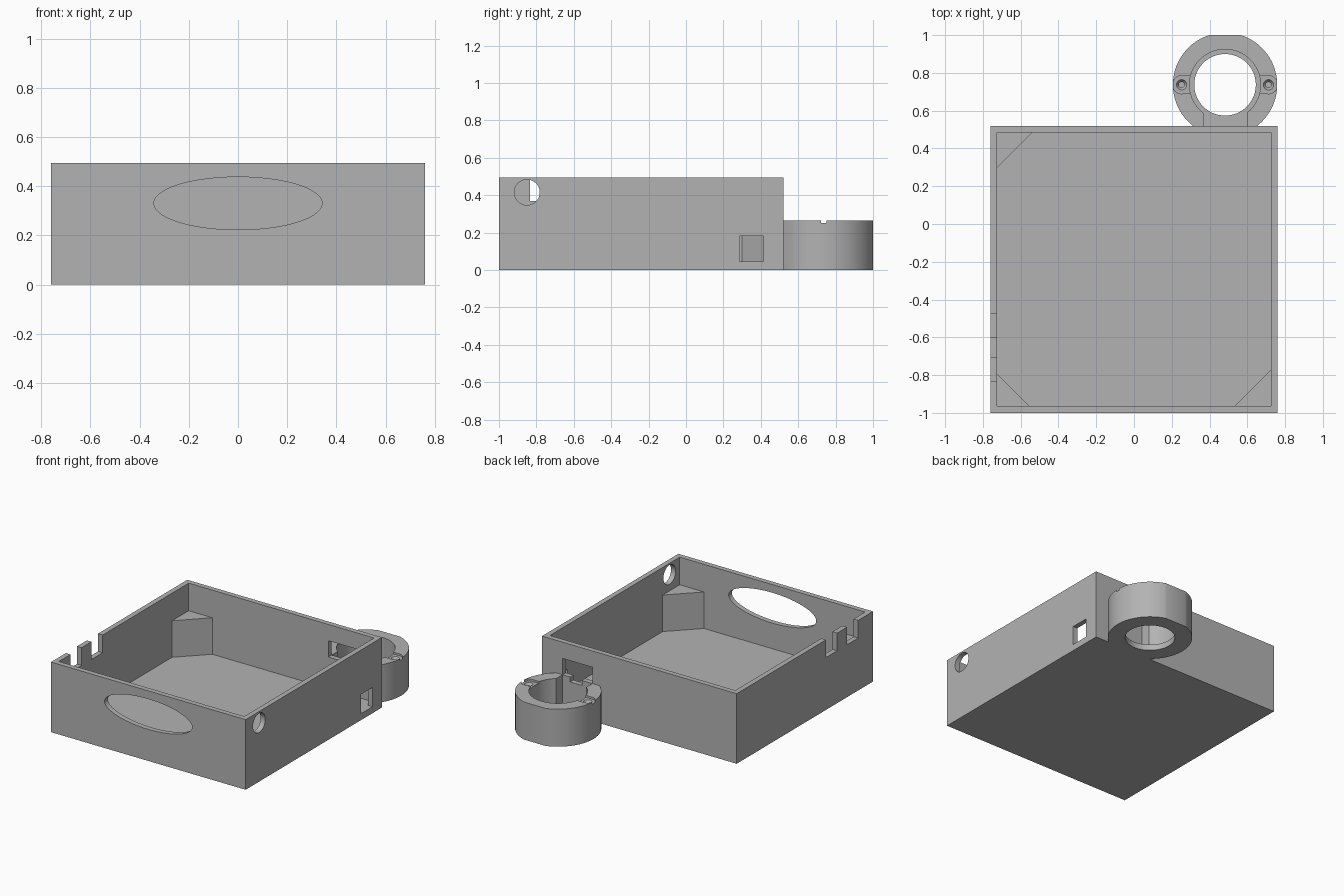
import bpy
import bmesh
from math import radians
from mathutils import Matrix, Vector

default = bpy.data.objects.get("Cube")
if default:
    bpy.data.objects.remove(default, do_unlink=True)

# One plain grey plastic
grey = bpy.data.materials.new("grey_plastic")
grey.use_nodes = True
grey.diffuse_color = (0.45, 0.45, 0.45, 1)
grey.node_tree.nodes["Principled BSDF"].inputs["Base Color"].default_value = (0.45, 0.45, 0.45, 1)


def add_object(name, bm):
    bmesh.ops.recalc_face_normals(bm, faces=bm.faces)
    mesh = bpy.data.meshes.new(name)
    bm.to_mesh(mesh)
    bm.free()
    mesh.materials.append(grey)
    obj = bpy.data.objects.new(name, mesh)
    bpy.context.collection.objects.link(obj)
    return obj


def box(name, low, high):
    """Box between two opposite corners."""
    low, high = Vector(low), Vector(high)
    bm = bmesh.new()
    bmesh.ops.create_cube(bm, size=1)
    bmesh.ops.scale(bm, vec=high - low, verts=bm.verts)
    bmesh.ops.translate(bm, vec=(low + high) / 2, verts=bm.verts)
    return add_object(name, bm)


def cylinder(name, centre, radius, depth, axis="Z", top=None, scale=(1, 1, 1), sides=64):
    """Cylinder or cone around a centre, along one axis."""
    turn = {"X": Matrix.Rotation(radians(90), 4, "Y"),
            "Y": Matrix.Rotation(radians(90), 4, "X"),
            "Z": Matrix.Identity(4)}[axis]
    bm = bmesh.new()
    bmesh.ops.create_cone(bm, cap_ends=True, segments=sides, radius1=radius,
                          radius2=radius if top is None else top, depth=depth, matrix=turn)
    bmesh.ops.scale(bm, vec=scale, verts=bm.verts)
    bmesh.ops.translate(bm, vec=centre, verts=bm.verts)
    return add_object(name, bm)


def cut(target, cutter):
    """Subtract the cutter, then throw it away."""
    cutter.hide_render = True
    mod = target.modifiers.new("cut", "BOOLEAN")
    mod.operation = "DIFFERENCE"
    mod.solver = "EXACT"
    mod.object = cutter
    bpy.context.view_layer.objects.active = target
    bpy.ops.object.modifier_apply(modifier=mod.name)
    bpy.data.objects.remove(cutter, do_unlink=True)


def corner_block(name, x, y, sx, sy, size):
    """Triangular block filling an inner corner; sx, sy point into the tray."""
    bm = bmesh.new()
    points = [(x, y), (x + sx * size, y), (x, y + sy * size)]
    face = bm.faces.new([bm.verts.new((px, py, FLOOR)) for px, py in points])
    grown = bmesh.ops.extrude_face_region(bm, geom=[face])["geom"]
    bmesh.ops.translate(bm, vec=(0, 0, 0.30 - FLOOR),
                        verts=[v for v in grown if isinstance(v, bmesh.types.BMVert)])
    return add_object(name, bm)


W, FRONT, BACK, TOP = 0.76, -1.0, 0.52, 0.495
WALL, FLOOR = 0.036, 0.042
IN = W - WALL

# Open tray
tray = box("tray", (-W, FRONT, 0), (W, BACK, TOP))
cut(tray, box("cavity", (-IN, FRONT + WALL, FLOOR), (IN, BACK - WALL, 1)))

# Front oval window
cut(tray, cylinder("oval", (0, FRONT, 0.33), 1, 0.2, "Y", scale=(0.342, 1, 0.107), sides=96))

# Round and square holes in the +x wall
cut(tray, cylinder("round_hole", (W, -0.85, 0.415), 0.068, 0.2, "X"))
cut(tray, box("square_hole", (W - 0.1, 0.285, 0.046), (W + 0.1, 0.415, 0.182)))

# Two notches in the rim of the -x wall
for y in (-0.835, -0.60):
    cut(tray, box("rim_notch", (-W - 0.1, y, 0.37), (-W + 0.1, y + 0.125, 1)))

# Stepped opening in the back wall, leading to the ring
RING_X, RING_Y, RING_TOP = 0.482, 0.737, 0.265
cut(tray, box("back_opening", (0.367, BACK - 0.1, RING_TOP), (0.60, BACK + 0.1, 0.38)))
cut(tray, box("back_step", (0.45, BACK - 0.1, 0.23), (0.54, BACK + 0.1, 0.3)))

# Corner blocks
corner_block("back_right_corner_block", -IN, BACK - WALL, 1, -1, 0.185)
corner_block("front_right_corner_block", -IN, FRONT + WALL, 1, 1, 0.17)
corner_block("front_left_corner_block", IN, FRONT + WALL, -1, 1, 0.19)

# Ring holder, trimmed flat against the wall and at the far end
ring = cylinder("ring_holder", (RING_X, RING_Y, RING_TOP / 2), 0.276, RING_TOP, sides=96)
cut(ring, box("wall_trim", (0, 0, -1), (1, BACK, 1)))
cut(ring, box("end_trim", (0, 1, -1), (1, 1.2, 1)))

# Ring bore, wider above a thin lip, and slot toward the tray
cut(ring, cylinder("bore", (RING_X, RING_Y, 0), 0.163, 1))
cut(ring, cylinder("wide_bore", (RING_X, RING_Y, FLOOR + 0.5), 0.188, 1))
cut(ring, box("slot", (0.367, BACK - 0.1, FLOOR), (0.60, 0.64, 1)))

# Shallow seats with countersunk screw holes on both sides of the ring
for side in (-1, 1):
    x = RING_X + side * 0.23
    seat = RING_TOP - 0.014
    ends = sorted((x, RING_X + side * 0.15))
    cut(ring, cylinder("round_seat", (x, RING_Y, seat + 0.1), 0.048, 0.2, sides=32))
    cut(ring, box("seat_channel", (ends[0], RING_Y - 0.047, seat), (ends[1], RING_Y + 0.047, 1)))
    cut(ring, cylinder("countersink", (x, RING_Y, seat - 0.009), 0.014, 0.02, top=0.028, sides=32))
    cut(ring, cylinder("screw_hole", (x, RING_Y, seat - 0.06), 0.015, 0.14, sides=32))

# Smooth the round parts, keep edges sharp
bpy.ops.object.select_all(action="DESELECT")
for obj in (tray, ring):
    obj.select_set(True)
    bpy.context.view_layer.objects.active = obj
bpy.ops.object.shade_smooth_by_angle(angle=radians(30))
